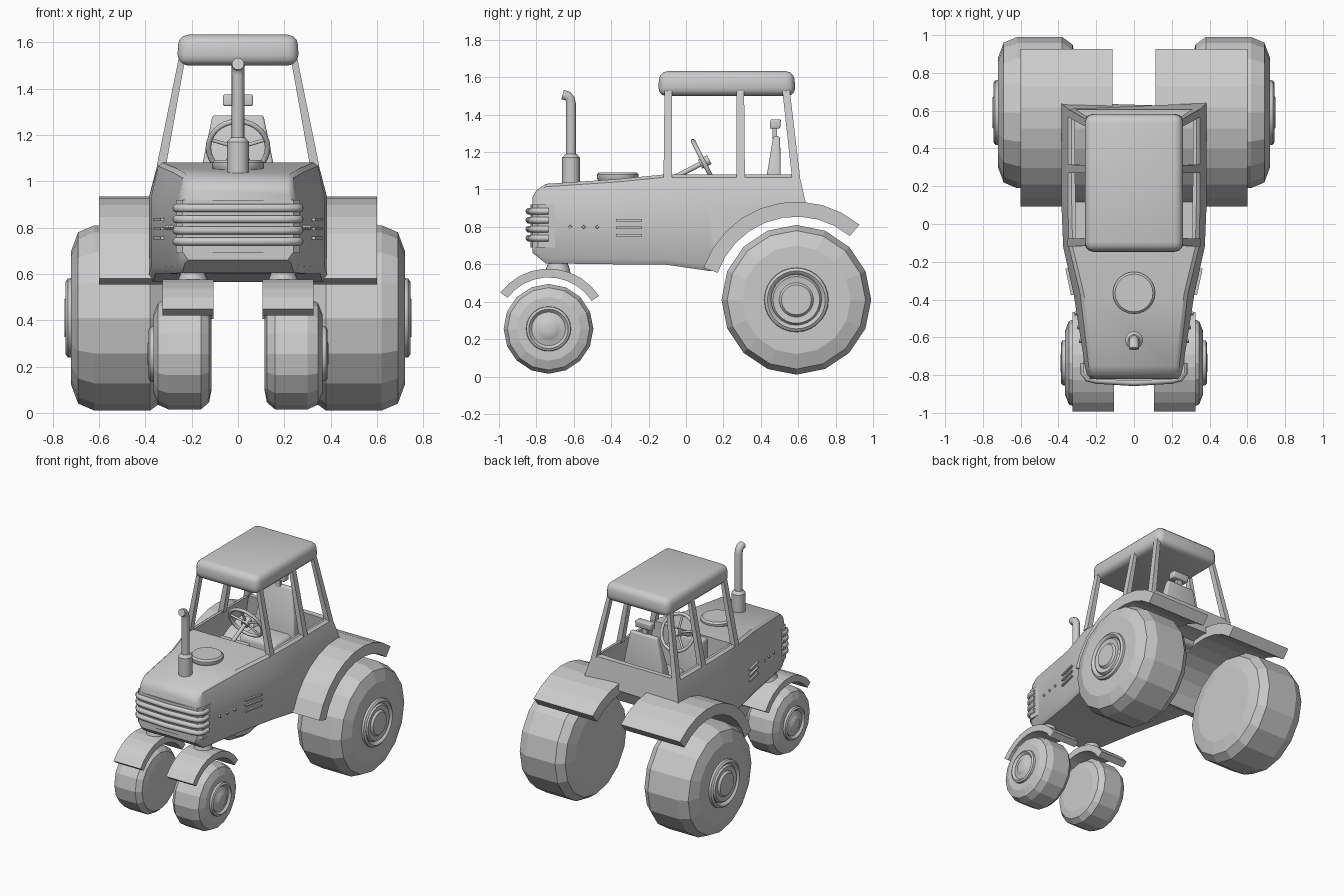
import bpy, bmesh, math
from math import sin, cos, radians, pi
from mathutils import Vector

if "Cube" in bpy.data.objects:
    bpy.data.objects.remove(bpy.data.objects["Cube"])


def finish(ob, mirror=False, smooth=None, bevel=0):
    bpy.ops.object.select_all(action='DESELECT')
    bpy.context.view_layer.objects.active = ob
    ob.select_set(True)
    if bevel:
        m = ob.modifiers.new("Bevel", 'BEVEL')
        m.width, m.segments = bevel, 3
        bpy.ops.object.modifier_apply(modifier=m.name)
    if mirror:
        ob.modifiers.new("Mirror", 'MIRROR').use_mirror_merge = False
    if smooth:
        bpy.ops.object.shade_smooth_by_angle(angle=radians(smooth))
    return ob


def loft(name, rings, **kw):
    """Skin a list of equal-length point rings and cap both ends."""
    bm = bmesh.new()
    vs = [[bm.verts.new(p) for p in r] for r in rings]
    n = len(rings[0])
    for a, b in zip(vs, vs[1:]):
        for i in range(n):
            j = (i + 1) % n
            bm.faces.new((a[i], a[j], b[j], b[i]))
    bm.faces.new(vs[0])
    bm.faces.new(vs[-1])
    bmesh.ops.recalc_face_normals(bm, faces=bm.faces)
    me = bpy.data.meshes.new(name)
    bm.to_mesh(me)
    bm.free()
    ob = bpy.data.objects.new(name, me)
    bpy.context.collection.objects.link(ob)
    return finish(ob, **kw)


def lathe(name, centre, profile, axis='Z', n=24, **kw):
    """profile: (offset along axis, radius)"""
    x, y, z = centre
    rings = []
    for o, r in profile:
        t = [2 * pi * i / n for i in range(n)]
        if axis == 'X':
            rings.append([(x + o, y + r * cos(a), z + r * sin(a)) for a in t])
        else:
            rings.append([(x + r * cos(a), y + r * sin(a), z + o) for a in t])
    return loft(name, rings, **kw)


def rect(x, y, z, hx, hy):
    return [(x - hx, y - hy, z), (x + hx, y - hy, z), (x + hx, y + hy, z), (x - hx, y + hy, z)]


def tube(name, pts, r):
    cu = bpy.data.curves.new(name, 'CURVE')
    cu.dimensions, cu.bevel_depth, cu.bevel_resolution, cu.use_fill_caps = '3D', r, 3, True
    s = cu.splines.new('POLY')
    s.points.add(len(pts) - 1)
    for p, q in zip(s.points, pts):
        p.co = (*q, 1)
    ob = bpy.data.objects.new(name, cu)
    bpy.context.collection.objects.link(ob)
    return ob


def fender(name, y, z, r0, r1, a0, a1, x0, x1, n):
    rings = []
    for i in range(n + 1):
        a = radians(a0 + (a1 - a0) * i / n)
        rings.append([(x, y + r * cos(a), z + r * sin(a))
                      for x, r in ((x0, r0), (x1, r0), (x1, r1), (x0, r1))])
    return loft(name, rings, mirror=True)


def body_ring(y, zb, zs, zt, w, wt, shear=0):
    half = [(w - .02, zb), (w, zb + .03), (w, zs), (wt, zt - .015), (wt - .02, zt)]
    pts = half + [(-x, z) for x, z in reversed(half)]
    return [(x, y - shear * max(0, z - .93), z) for x, z in pts]


def boolean(ob, cutter):
    bpy.context.view_layer.objects.active = ob
    m = ob.modifiers.new("Cut", 'BOOLEAN')
    m.object, m.operation, m.solver = cutter, 'DIFFERENCE', 'EXACT'
    bpy.ops.object.modifier_apply(modifier=m.name)
    bpy.data.objects.remove(cutter)


# Hood and cab tub, with wheel arch and hollow cab
body = loft("body", [
    body_ring(-.82, .66, .90, .96, .235, .22),
    body_ring(-.80, .645, .91, .995, .25, .235),
    body_ring(-.75, .605, .92, 1.03, .26, .24),
    body_ring(-.37, .60, .93, 1.055, .32, .285),
    body_ring(-.12, .60, .93, 1.08, .375, .345),
    body_ring(.12, .565, .93, 1.08, .385, .35),
    body_ring(.64, .565, .93, 1.08, .385, .35, .23)])
cavity = loft("cab_cavity", [body_ring(-.08, .63, .93, 1.2, .35, .28),
                             body_ring(.605, .63, .93, 1.2, .355, .285, .23)])
boolean(cavity, lathe("arch_inner", (0, .59, .41), [(-.6, .50), (.6, .50)], 'X', 40))
boolean(body, lathe("arch_outer", (0, .59, .41), [(-.6, .48), (.6, .48)], 'X', 40))
boolean(body, cavity)
finish(body, smooth=35)

# Wheels and hubs
REAR, FRONT = (0, .59, .41), (0, -.735, .255)
lathe("rear_tyre", REAR, [(.305, .27), (.325, .36), (.38, .40), (.62, .40),
                          (.69, .37), (.72, .29), (.72, .16)], 'X', 16, mirror=True)
lathe("rear_hub", REAR, [(.70, .175), (.735, .17), (.745, .155), (.735, .14), (.725, .135),
                         (.74, .125), (.735, .10), (.735, .092), (.75, .08), (.75, .02)],
      'X', 28, mirror=True, smooth=40)
lathe("front_tyre", FRONT, [(.115, .16), (.125, .21), (.16, .24), (.30, .24),
                            (.345, .22), (.365, .17), (.365, .1)], 'X', 16, mirror=True)
lathe("front_hub", FRONT, [(.35, .122), (.38, .118), (.387, .105), (.378, .096), (.372, .09),
                           (.38, .06), (.382, .055), (.39, .045), (.39, .01)],
      'X', 28, mirror=True, smooth=40)

# Fenders and front struts
fender("rear_fender", .59, .41, .445, .525, 50, 161, .115, .60, 9)
fender("front_fender", -.735, .255, .275, .322, 33, 143, .105, .325, 9)
lathe("front_strut", (.195, -.685, 0), [(.55, .068), (.58, .062), (.62, .046), (.68, .044)],
      mirror=True, smooth=40)

# Grille block with wrapped bars
outline = [(-.268, -.675), (-.268, -.79), (-.24, -.82), (0, -.832),
           (.24, -.82), (.268, -.79), (.268, -.675)]
loft("grille", [[(x, y, z) for x, y in outline] for z in (.69, .92)])
bar_path = [(-.265, -.735), (-.265, -.79), (-.245, -.817), (-.2, -.828), (0, -.84)]
bar_path += [(-x, y) for x, y in reversed(bar_path[:-1])]
for i in range(4):
    tube(f"grille_bar_{i + 1}", [(x, y, .74 + .048 * i) for x, y in bar_path], .018)

# Side louvres and studs
for i in range(3):
    z = .755 + .04 * i
    loft(f"louvre_{i + 1}", [[(x - .02, y, z + d), (x + .014, y, z + d),
                              (x + .014, y, z - d), (x - .02, y, z - d)]
                             for x, y, d in ((.32, -.375, .006), (.35, -.235, .006))], mirror=True)
    y = -.62 + .073 * i
    lathe(f"side_stud_{i + 1}", (.279 + (y + .62) * .163, y, .80),
          [(-.01, .013), (.012, .009)], 'X', 4, mirror=True)

# Exhaust and air intake
lathe("exhaust_base", (0, -.615, 0), [(1.02, .047), (1.17, .047), (1.19, .03)], smooth=40)
tube("exhaust_pipe", [(0, -.615, 1.15), (0, -.615, 1.46), (0, -.62, 1.485),
                      (0, -.633, 1.5), (0, -.66, 1.507)], .027)
lathe("air_intake", (0, -.365, 0), [(1.03, .09), (1.06, .112), (1.08, .112), (1.092, .10)], smooth=40)

# Cab roof and pillars
loft("roof", [rect(0, .218, 1.5, .262, .368), rect(0, .218, 1.633, .258, .36)], smooth=40, bevel=.045)
for name, y0, y1, hy in (("front_pillar", -.098, -.095, .022),
                         ("middle_pillar", .292, .29, .023),
                         ("rear_pillar", .588, .535, .022)):
    loft(name, [rect(.331, y0, 1.065, .02, hy), rect(.242, y1, 1.53, .014, hy * .9)], mirror=True)

# Seat with headrest
loft("seat_cushion", [rect(0, .36, .84, .15, .14), rect(0, .36, .97, .15, .14)], smooth=40, bevel=.03)
loft("seat_back", [rect(0, .46, .93, .17, .055), rect(0, .47, 1.09, .15, .036),
                   rect(0, .485, 1.285, .11, .018)], smooth=40, bevel=.012)
loft("headrest_post", [rect(0, .475, 1.27, .02, .012), rect(0, .475, 1.34, .02, .012)])
loft("headrest", [rect(0, .475, 1.325, .065, .028), rect(0, .48, 1.375, .065, .028)],
     smooth=40, bevel=.008)

# Steering wheel, column and dashboard
hub = Vector((0, .095, 1.145))
bpy.ops.mesh.primitive_torus_add(location=hub, rotation=(radians(-63), 0, 0), major_radius=.128,
                                 minor_radius=.012, major_segments=28, minor_segments=8)
wheel = bpy.context.object
wheel.name = "steering_wheel"
finish(wheel, smooth=60)
for i in range(5):
    a = 2 * pi * i / 5 - pi / 2
    tip = hub + .125 * Vector((cos(a), .454 * sin(a), -.891 * sin(a)))
    tube(f"steering_spoke_{i + 1}", [hub, tip], .008)
tube("steering_boss", [hub + Vector((0, .03, .015)), hub - Vector((0, .02, .01))], .028)
tube("steering_column", [hub, hub - Vector((0, .19, .097))], .014)
loft("dashboard", [rect(0, -.05, .64, .12, .05), rect(0, -.06, 1.07, .12, .04)], smooth=40, bevel=.015)
